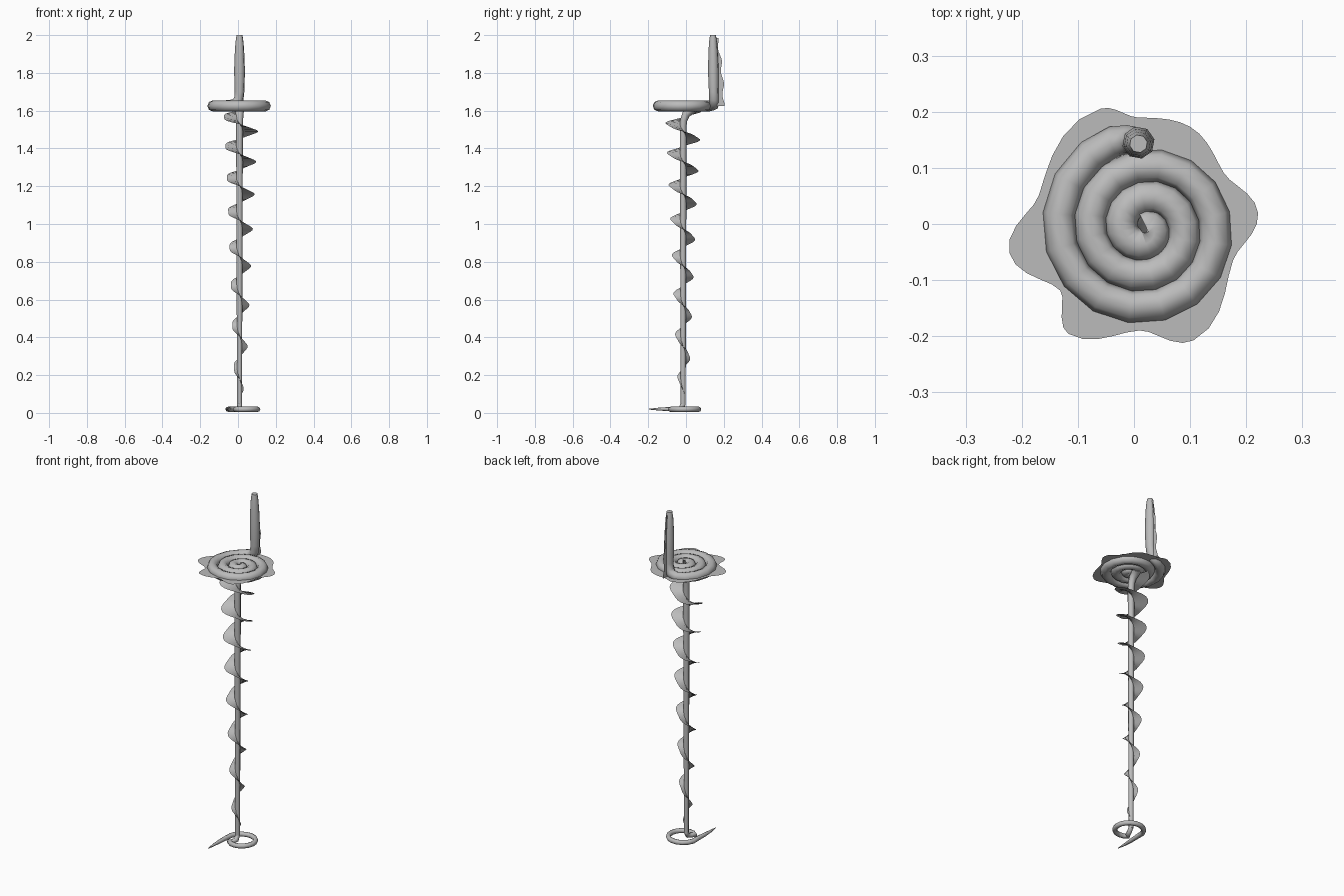
import bpy, bmesh
from math import sin, cos, pi, radians, exp

cube = bpy.data.objects.get("Cube")
if cube:
    bpy.data.objects.remove(cube)


def material(name, value):
    m = bpy.data.materials.new(name)
    m.use_nodes = True
    colour = (value, value, value, 1)
    m.diffuse_color = colour
    m.node_tree.nodes["Principled BSDF"].inputs["Base Color"].default_value = colour
    return m


GREY = material("plain grey", 0.5)


def add_mesh(name, mesh):
    mesh.materials.clear()
    mesh.materials.append(GREY)
    mesh.polygons.foreach_set("use_smooth", [True] * len(mesh.polygons))
    ob = bpy.data.objects.new(name, mesh)
    bpy.context.collection.objects.link(ob)
    return ob


def tube(name, points):
    """Eight-sided tube through (x, y, z, radius) points."""
    curve = bpy.data.curves.new(name, "CURVE")
    curve.dimensions = "3D"
    curve.bevel_depth = 1
    curve.bevel_resolution = 2
    curve.use_fill_caps = True
    spline = curve.splines.new("POLY")
    spline.points.add(len(points) - 1)
    for p, (x, y, z, r) in zip(spline.points, points):
        p.co = (x, y, z, 1)
        p.radius = r
    temp = bpy.data.objects.new(name + "_path", curve)
    bpy.context.collection.objects.link(temp)
    bpy.context.view_layer.update()
    deps = bpy.context.evaluated_depsgraph_get()
    mesh = bpy.data.meshes.new_from_object(temp.evaluated_get(deps))
    bpy.data.objects.remove(temp)
    return add_mesh(name, mesh)


def ribbon(name, inner, outer):
    """Thin sheet between two matching edges."""
    bm = bmesh.new()
    a = [bm.verts.new(p) for p in inner]
    b = [bm.verts.new(p) for p in outer]
    for i in range(len(a) - 1):
        bm.faces.new((a[i], b[i], b[i + 1], a[i + 1]))
    mesh = bpy.data.meshes.new(name)
    bm.to_mesh(mesh)
    bm.free()
    return add_mesh(name, mesh)


PX, PY = 0.008, -0.015      # post axis
DISC_Z = 1.625

# Tail: tapered tip, open loop, then up into the post
tail = [(-0.055, -0.197, 0.02, 0.002), (-0.057, -0.15, 0.02, 0.007),
        (-0.056, -0.09, 0.02, 0.011), (-0.053, -0.03, 0.02, 0.013)]
for i in range(15):
    a = radians(165 - i * 21)
    r = 0.084 - 0.0012 * i
    tail.append((0.03 + r * cos(a), -0.012 + r * sin(a), 0.019, 0.014))
tail += [(0.0, -0.05, 0.019, 0.014), (PX, -0.028, 0.023, 0.014), (PX, PY, 0.045, 0.013)]
tube("tail_loop", tail)

# Long post, bending backward under the coil
post = [(PX, PY, 0.04 + 1.48 * i / 12, 0.013 + 0.005 * i / 12) for i in range(13)]
post += [(PX, -0.012, 1.55, 0.019), (PX, 0.0, 1.58, 0.021),
         (PX, 0.022, 1.6, 0.024), (0.015, 0.04, 1.612, 0.026)]
tube("post", post)

# Flat coil winding outward, then turning up into the grip
coil = []
for i in range(47):
    t = 0.06 + 2.84 * i / 46
    a = pi / 2 - 2 * pi * t
    r = 0.056 * t
    coil.append((0.02 + r * cos(a), -0.008 + r * sin(a), DISC_Z, 0.029))
coil += [(-0.035, 0.147, 1.63, 0.028), (-0.008, 0.15, 1.642, 0.027),
         (0.004, 0.148, 1.662, 0.026), (PX, 0.147, 1.7, 0.026)]
coil += [(PX, 0.146, 1.75, 0.028), (PX, 0.145, 1.82, 0.029),
         (PX, 0.144, 1.9, 0.026), (PX, 0.143, 1.96, 0.022), (PX, 0.143, 2.0, 0.016)]
tube("coil_and_grip", coil)

# Spiral fin winding down the post
inner, outer = [], []
STEPS = 190
for i in range(STEPS + 1):
    n = -0.7 + 7.95 * i / STEPS
    z = 1.49 - 0.155 * n - 0.0058 * n * n
    w = (0.088 - 0.0082 * n) * (1 + 0.12 * cos(6 * pi * n))
    w *= 1 - exp(-(STEPS - i) / 6)
    a = 2 * pi * n
    inner.append((PX, PY, z))
    outer.append((PX + w * cos(a), PY + w * sin(a), z))
ribbon("spiral_fin", inner, outer)

# Wavy brim around the coil: (angle, radius) at each crest and dip
WAVES = [(5, .222), (30, .184), (60, .2), (88, .19), (106, .214), (163, .177),
         (193, .228), (222, .177), (239, .228), (273, .19), (297, .233),
         (340, .188), (365, .222)]
inner, outer = [], []
for (a0, r0), (a1, r1) in zip(WAVES, WAVES[1:]):
    for k in range(5):
        f = k / 5
        a = radians(a0 + (a1 - a0) * f)
        r = r0 + (r1 - r0) * (1 - cos(pi * f)) / 2
        inner.append((0.01 + 0.12 * cos(a), 0.12 * sin(a), DISC_Z))
        outer.append((r * cos(a), r * sin(a), DISC_Z))
inner.append(inner[0])
outer.append(outer[0])
ribbon("wavy_brim", inner, outer)

# Narrow fin along the back of the grip
inner, outer = [], []
for i in range(25):
    f = i / 24
    z = 1.625 + 0.36 * f
    inner.append((PX, 0.145, z))
    outer.append((PX, 0.205 - 0.034 * f ** 2 + 0.006 * cos(6 * pi * f) - 0.006, z))
ribbon("grip_fin", inner, outer)
